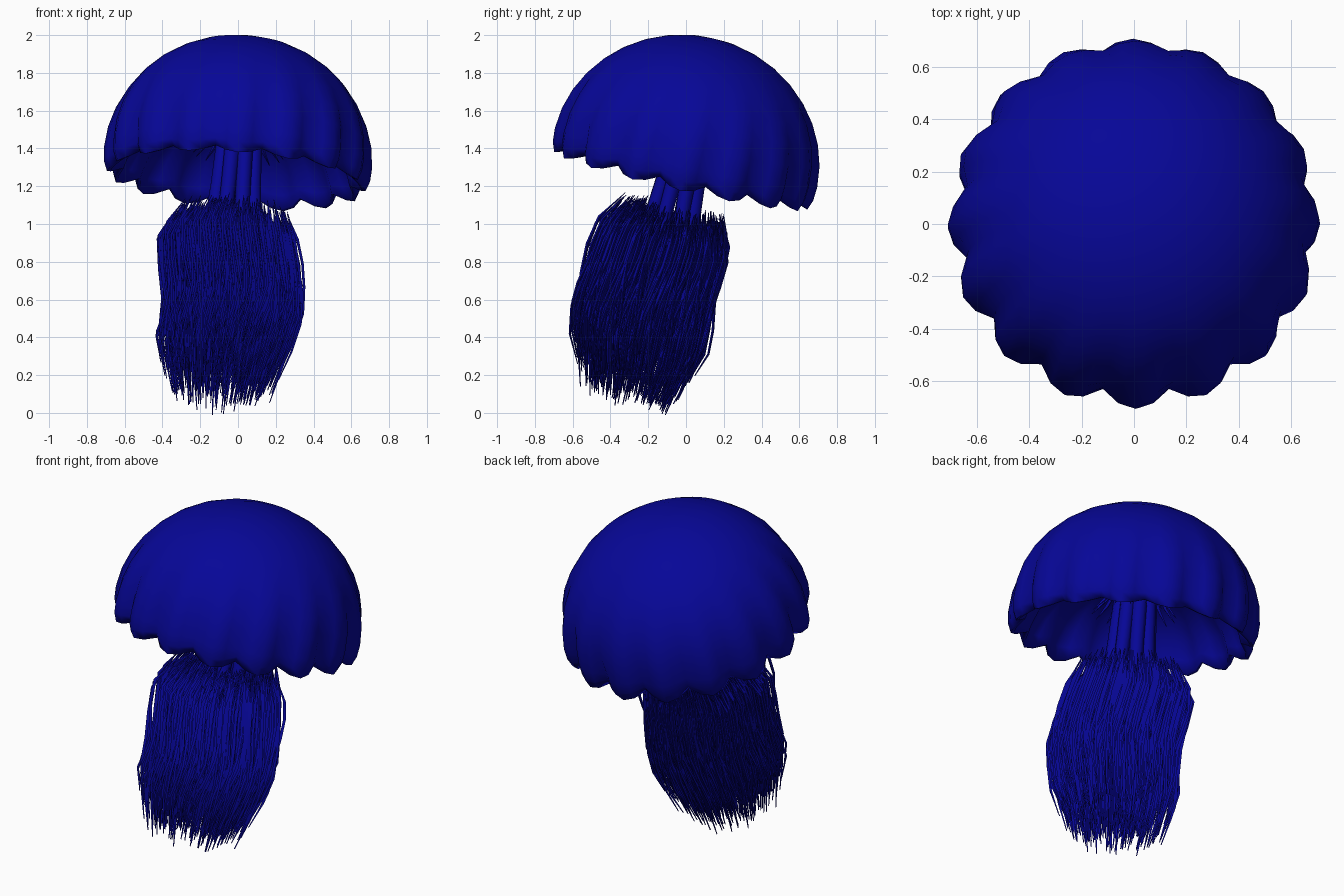
import bpy, bmesh, math, random
from mathutils import Matrix, Vector

if "Cube" in bpy.data.objects:
    bpy.data.objects.remove(bpy.data.objects["Cube"])

random.seed(4)
blue = bpy.data.materials.new("deep_blue")
blue.diffuse_color = (0.002, 0.002, 0.31, 1)
blue.use_nodes = True
blue.node_tree.nodes["Principled BSDF"].inputs["Base Color"].default_value = blue.diffuse_color

# Everything is built around the bell's own axis, then leaned forward
LEAN = (Matrix.Translation((0, 0, 1.35)) @ Matrix.Rotation(math.radians(4.5), 4, 'Y')
        @ Matrix.Rotation(math.radians(-12.8), 4, 'X'))


def finish(name, bm, angle=50):
    bmesh.ops.recalc_face_normals(bm, faces=bm.faces)
    bmesh.ops.transform(bm, matrix=LEAN, verts=bm.verts)
    me = bpy.data.meshes.new(name)
    bm.to_mesh(me)
    bm.free()
    me.materials.append(blue)
    ob = bpy.data.objects.new(name, me)
    bpy.context.collection.objects.link(ob)
    bpy.ops.object.select_all(action='DESELECT')
    ob.select_set(True)
    bpy.context.view_layer.objects.active = ob
    bpy.ops.object.shade_smooth_by_angle(angle=math.radians(angle))
    return ob


def tube(bm, points, radii, sides):
    rings = []
    for p, r in zip(points, radii):
        rings.append([bm.verts.new(p + Vector((r * math.cos(k * math.tau / sides),
                                               r * math.sin(k * math.tau / sides), 0)))
                      for k in range(sides)])
    for a, b in zip(rings, rings[1:]):
        for k in range(sides):
            j = (k + 1) % sides
            bm.faces.new((a[k], a[j], b[j], b[k]))
    bm.faces.new(rings[0])
    bm.faces.new(rings[-1])


def lerp_profile(keys, t):
    f = t * (len(keys) - 1)
    i = min(int(f), len(keys) - 2)
    return keys[i] + (keys[i + 1] - keys[i]) * (f - i)


# Bell: fluted dome with 16 scalloped lobes and a hollow underside
LOBES, SEG = 16, 64
outer = [(0.705 * math.cos(a), 0.65 * math.sin(a))
         for a in [math.radians(d) for d in (80, 70, 60, 50, 40, 30, 20, 10, 0)]]
outer += [(0.70, -0.06), (0.68, -0.105)]
inner = [(0.66, -0.10), (0.645, -0.04), (0.60, 0.05), (0.52, 0.14), (0.40, 0.21), (0.26, 0.25), (0.12, 0.27)]
bm = bmesh.new()
rings = []
for r, z in outer + inner:
    flute = min(1, max(0, (0.5 - z) / 0.5)) ** 1.3
    drop = max(0, -z) / 0.105
    ring = []
    for k in range(SEG):
        a = k * math.tau / SEG
        lobe = abs(math.cos(a * LOBES / 2))
        rr = r * (1 + flute * (0.085 * lobe - 0.075))
        ring.append(bm.verts.new((rr * math.cos(a), rr * math.sin(a), z + drop * 0.045 * (0.55 - lobe))))
    rings.append(ring)
for a, b in zip(rings, rings[1:]):
    for k in range(SEG):
        j = (k + 1) % SEG
        bm.faces.new((a[k], a[j], b[j], b[k]))
for ring, z in ((rings[0], 0.65), (rings[-1], 0.275)):
    tip = bm.verts.new((0, 0, z))
    for k in range(SEG):
        bm.faces.new((ring[k], ring[(k + 1) % SEG], tip))
finish("bell", bm, 80)

# Oral arms: thick stems hanging from the middle of the bell
bm = bmesh.new()
for k in range(8):
    a = (k + 0.5) * math.tau / 8
    d = Vector((math.cos(a), math.sin(a), 0))
    pts = [d * r + Vector((0, 0, z)) for r, z in
           ((0.08, 0.28), (0.085, 0.1), (0.10, -0.15), (0.12, -0.35), (0.15, -0.6), (0.16, -0.8))]
    tube(bm, pts, (0.045, 0.042, 0.04, 0.038, 0.025, 0.004), 8)
finish("oral_arms", bm)

# Small pointed frills under the bell
bm = bmesh.new()
for k in range(16):
    a = k * math.tau / 16
    d = Vector((math.cos(a), math.sin(a), 0))
    tube(bm, [d * 0.14 + Vector((0, 0, 0.15)), d * 0.18 + Vector((0, 0, 0.08)),
              d * 0.24 + Vector((0, 0, 0.01))], (0.012, 0.012, 0.002), 4)
finish("inner_frills", bm)

# Tentacles: a dense curtain of thin wavy strands, pointed at both ends
SPREAD = (1.0, 1.31, 1.33, 1.36, 1.34, 1.12, 0.95)
WAVE_X = (0.0, -0.02, 0.015, 0.045, 0.01, 0.0, 0.0)
WAVE_Y = (0.0, -0.012, -0.03, -0.045, -0.04, -0.02, -0.02)
bm = bmesh.new()
for i in range(600):
    a = i * 2.39996
    r = math.sqrt(random.uniform(0.12 ** 2, 0.275 ** 2))
    top = -0.30 + random.uniform(-0.06, 0.05)
    end = -1.36 + 0.30 * (r / 0.275) ** 3 * random.random() + random.uniform(0, 0.17)
    jx, jy = random.uniform(-0.03, 0.03), random.uniform(-0.03, 0.03)
    pts = []
    for s in range(7):
        t = s / 6
        z = top + (end - top) * t
        h = min(1, max(0, (-0.25 - z) / 1.11))
        rr = r * lerp_profile(SPREAD, h)
        pts.append(Vector((rr * math.cos(a) + lerp_profile(WAVE_X, h) + jx * math.sin(5 * t),
                           rr * math.sin(a) + lerp_profile(WAVE_Y, h) + jy * math.sin(6 * t), z)))
    tube(bm, pts, (0.002, 0.010, 0.009, 0.009, 0.008, 0.007, 0.003), 3)
finish("tentacles", bm, 30)
